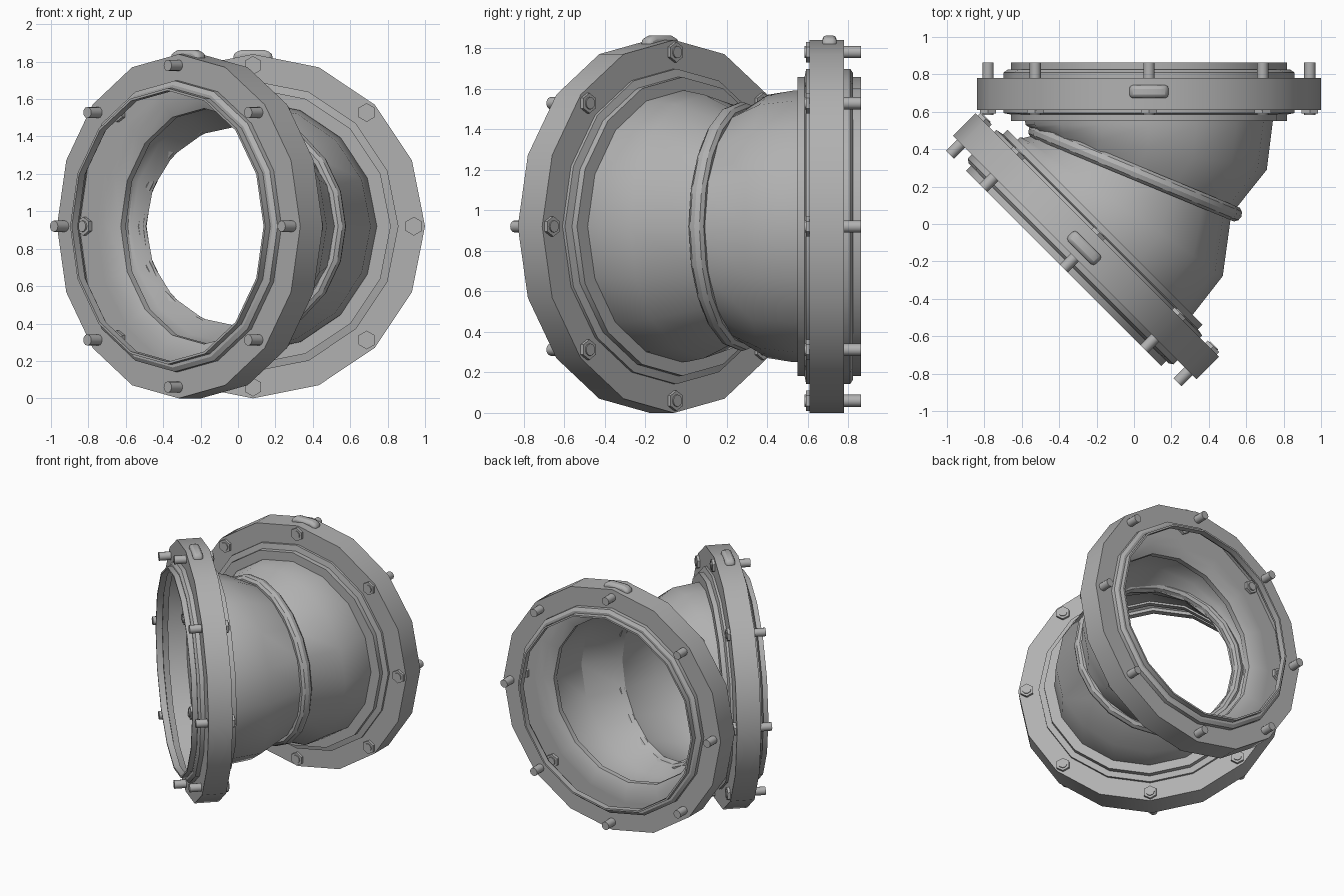
import bpy, bmesh, math
from mathutils import Matrix, Vector

if "Cube" in bpy.data.objects:
    bpy.data.objects.remove(bpy.data.objects["Cube"])

CX, CY, CZ = 0.08, 0.218, 0.92            # point where both pipe axes cross
S = math.sqrt(0.5)
SIDES = 16

# Dark cast-iron grey for every part
IRON = bpy.data.materials.new("dark_iron")
IRON.diffuse_color = (0.44, 0.44, 0.44, 1)
IRON.use_nodes = True
IRON.node_tree.nodes["Principled BSDF"].inputs["Base Color"].default_value = IRON.diffuse_color


def frame(axis):
    """Matrix whose local z runs out along a flange axis and local y is up."""
    ez, ey = Vector(axis), Vector((0, 0, 1))
    m = Matrix((ey.cross(ez), ey, ez)).transposed().to_4x4()
    m.translation = (CX, CY, CZ)
    return m


def finish(bm, name, m=None):
    bmesh.ops.recalc_face_normals(bm, faces=bm.faces)
    me = bpy.data.meshes.new(name)
    bm.to_mesh(me)
    bm.free()
    me.materials.append(IRON)
    for p in me.polygons:
        p.use_smooth = True
    me.set_sharp_from_angle(angle=math.radians(32))
    ob = bpy.data.objects.new(name, me)
    bpy.context.collection.objects.link(ob)
    if m is not None:
        ob.matrix_world = m
    return ob


def skin(rings):
    """Closed tube wall through a looping list of rings of points."""
    bm = bmesh.new()
    loops = [[bm.verts.new(p) for p in r] for r in rings]
    n = len(loops[0])
    for i, a in enumerate(loops):
        b = loops[(i + 1) % len(loops)]
        for j in range(n):
            k = (j + 1) % n
            bm.faces.new((a[j], a[k], b[k], b[j]))
    return bm


def lathe(profile, n=SIDES):
    return skin([[(r * math.cos(2 * math.pi * j / n), r * math.sin(2 * math.pi * j / n), d)
                  for j in range(n)] for r, d in profile])


def cyl(bm, r, d0, d1, pos, n):
    bmesh.ops.create_cone(bm, cap_ends=True, segments=n, radius1=r, radius2=r, depth=d1 - d0,
                          matrix=Matrix.Translation((pos[0], pos[1], (d0 + d1) / 2)))


# Elbow body: necked at the middle, belling out toward both flanges
U = Vector((-0.9239, 0.3827, 0))          # bisector, toward inside of the bend
N = Vector((0.3827, 0.9239, 0))           # normal of the mitre plane
P = Vector((CX, CY, CZ))


def oval(c, h, rz, mirror=False):
    pts = []
    for j in range(SIDES):
        a = 2 * math.pi * j / SIDES
        p = Vector((c[0], c[1], CZ)) + Vector((h[0], h[1], 0)) * math.cos(a)
        p.z += rz * math.sin(a)
        if mirror:
            p -= 2 * (p - P).dot(N) * N
        pts.append(p)
    return pts


mid = P + 0.09 * U + 0.015 * N


def half(t, mirror):
    """Rings from flange end to neck, inset by wall thickness t."""
    return [oval((0.08, 0.57), (0.665 - t, 0), 0.67 - t, mirror),
            oval((0.08, 0.53), (0.66 - t, 0), 0.67 - t, mirror),
            oval((0.073, 0.405), (0.637 - t, -0.115), 0.65 - t, mirror)]


def neck(t):
    return [oval(mid, -(0.56 - t) * U, 0.56 - t)]


outer = half(0, False) + neck(0) + half(0, True)[::-1]
inner = half(0.025, False) + neck(0.025) + half(0.025, True)[::-1]
finish(skin(outer + inner[::-1]), "elbow_body")

# Raised bead around the neck
bead = [(0.577 + 0.038 * math.cos(i * math.pi / 5), 0.042 * math.sin(i * math.pi / 5))
        for i in range(10)]
bead_frame = frame(N)
bead_frame.translation = mid + 0.01 * N
finish(lathe(bead, 20), "neck_bead", bead_frame)

for side, axis in (("back", (0, 1, 0)), ("front", (-S, -S, 0))):
    m = frame(axis)
    # Stepped rear collar where the elbow enters the joint
    finish(lathe([(0.63, 0.332), (0.737, 0.332), (0.737, 0.367), (0.778, 0.375),
                  (0.778, 0.402), (0.70, 0.402), (0.63, 0.37)]), side + "_rear_collar", m)
    # Thin stepped collar around the open mouth
    finish(lathe([(0.725, 0.645), (0.738, 0.645), (0.738, 0.607), (0.755, 0.607), (0.778, 0.592),
                  (0.778, 0.552), (0.765, 0.552), (0.745, 0.595), (0.725, 0.60)]),
           side + "_mouth_collar", m)
    # Hollow clamp ring, open toward the inside
    finish(lathe([(0.768, 0.392), (0.92, 0.392), (0.92, 0.562), (0.768, 0.562),
                  (0.768, 0.552), (0.91, 0.552), (0.91, 0.402), (0.768, 0.402)]),
           side + "_clamp_ring", m)
    # Eight bolts: hex head, head tip and shaft end
    bm = bmesh.new()
    for i in range(8):
        a = i * math.pi / 4
        pos = (0.86 * math.cos(a), 0.86 * math.sin(a))
        cyl(bm, 0.05, 0.373, 0.425, pos, 6)
        cyl(bm, 0.03, 0.366, 0.435, pos, 12)
        cyl(bm, 0.03, 0.54, 0.645, pos, 12)
    finish(bm, side + "_bolts", m)
    # Rounded lug on top of the ring
    bm = bmesh.new()
    prof = [(-0.105, 0.88), (-0.105, 0.925), (-0.06, 0.943), (0.06, 0.943), (0.105, 0.925),
            (0.105, 0.88)]
    f = bm.faces.new([bm.verts.new((x, y, 0.455)) for x, y in prof])
    ext = bmesh.ops.extrude_face_region(bm, geom=[f])
    bmesh.ops.translate(bm, vec=(0, 0, 0.07),
                        verts=[v for v in ext["geom"] if isinstance(v, bmesh.types.BMVert)])
    lug = finish(bm, side + "_top_lug", m)
    bev = lug.modifiers.new("bevel", "BEVEL")
    bev.width, bev.segments = 0.02, 2
